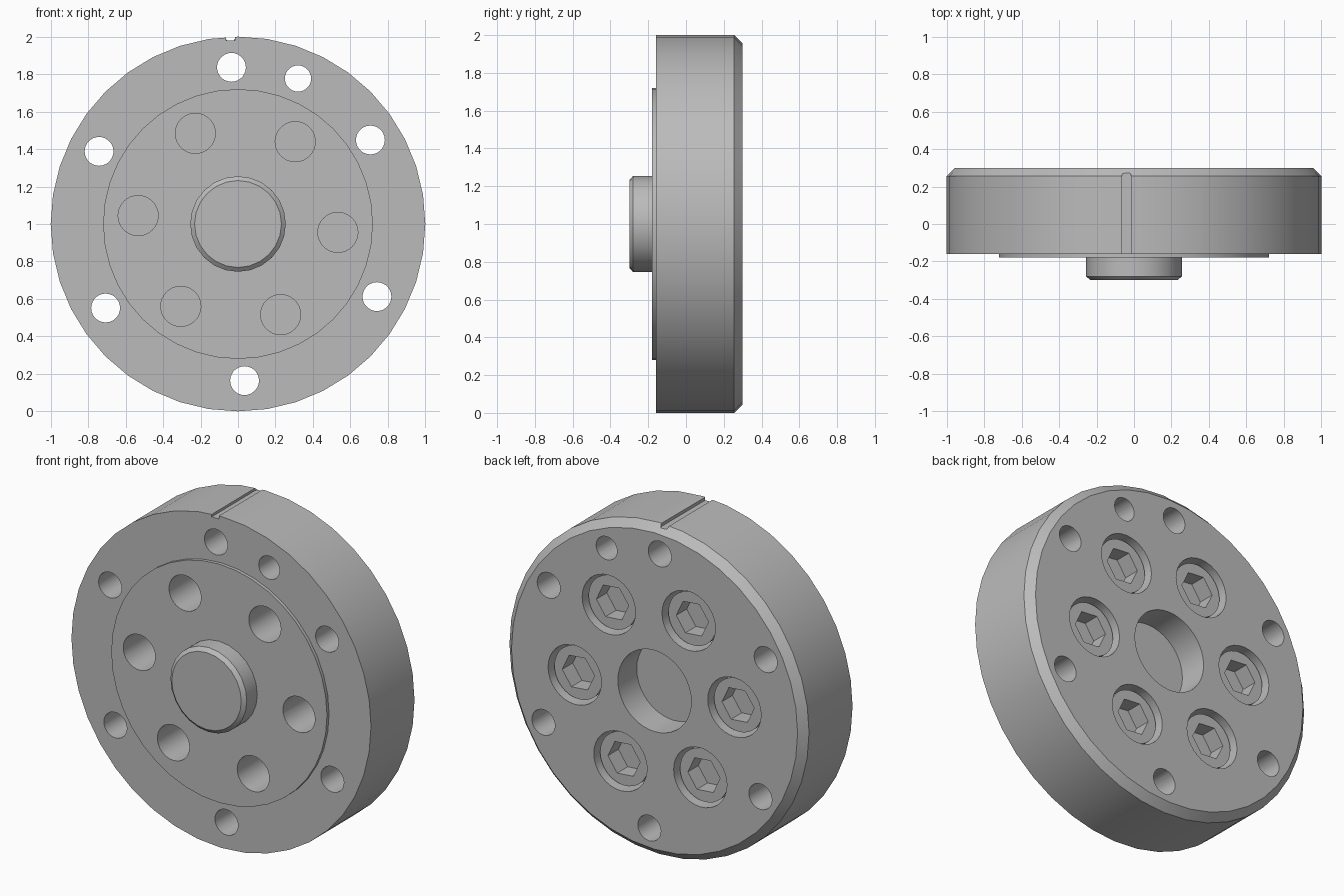
import bpy, bmesh
from math import sin, cos, radians, tau
from mathutils import Matrix, Vector

if "Cube" in bpy.data.objects:
    bpy.data.objects.remove(bpy.data.objects["Cube"])

steel = bpy.data.materials.new("grey_steel")
steel.use_nodes = True
GREY = (0.5, 0.5, 0.5, 1)
steel.diffuse_color = GREY
steel.node_tree.nodes["Principled BSDF"].inputs["Base Color"].default_value = GREY

AXIS = Vector((0, 0, 1))


def polar(radius, degrees):
    """Point on the disc face, measured from its centre."""
    a = radians(degrees)
    return Vector((radius * cos(a), 0, 1 + radius * sin(a)))


def lathe(bm, profile, segments, centre=AXIS, turn=0):
    """Closed solid turned about the y direction; profile is (radius, y)."""
    rings = []
    for r, y in profile:
        if r == 0:
            rings.append([bm.verts.new(centre + Vector((0, y, 0)))] * segments)
            continue
        ring = []
        for i in range(segments):
            a = tau * i / segments + radians(turn)
            ring.append(bm.verts.new(centre + Vector((r * cos(a), y, r * sin(a)))))
        rings.append(ring)
    for low, high in zip(rings, rings[1:]):
        for i in range(segments):
            j = (i + 1) % segments
            bm.faces.new(dict.fromkeys((low[i], low[j], high[j], high[i])))


def rod(bm, radius, y0, y1, segments, centre, turn=0):
    lathe(bm, [(0, y0), (radius, y0), (radius, y1), (0, y1)], segments, centre, turn)


def make(name, bm):
    bmesh.ops.recalc_face_normals(bm, faces=bm.faces)
    mesh = bpy.data.meshes.new(name)
    bm.to_mesh(mesh)
    bm.free()
    mesh.materials.append(steel)
    obj = bpy.data.objects.new(name, mesh)
    bpy.context.collection.objects.link(obj)
    return obj


def activate(obj):
    bpy.ops.object.select_all(action="DESELECT")
    obj.select_set(True)
    bpy.context.view_layer.objects.active = obj


def cut(obj, cutter):
    cutter.hide_render = True
    mod = obj.modifiers.new("cut", "BOOLEAN")
    mod.operation, mod.solver, mod.object = "DIFFERENCE", "EXACT", cutter
    activate(obj)
    bpy.ops.object.modifier_apply(modifier=mod.name)
    bpy.data.objects.remove(cutter)


def smooth(obj):
    activate(obj)
    bpy.ops.object.shade_smooth_by_angle(angle=radians(30))


BACK, SEAT = 0.30, 0.10
bolt_angles = [-4.8 + 60 * k for k in range(6)]
bolt_centres = [polar(0.535, a) for a in bolt_angles]

# Flange disc with raised front step, chamfered back rim and blind back bore
bm = bmesh.new()
lathe(bm, [(0, 0.12), (0.245, 0.12), (0.245, BACK), (0.955, BACK), (1, 0.255),
           (1, -0.16), (0.72, -0.16), (0.72, -0.18), (0, -0.18)], 40)
flange = make("flange_disc", bm)

# Stepped bolt holes, outer through holes and the extra locating hole
bm = bmesh.new()
for c in bolt_centres:
    lathe(bm, [(0, -0.4), (0.107, -0.4), (0.107, SEAT), (0.178, SEAT),
               (0.178, 0.4), (0, 0.4)], 32, c)
for k in range(6):
    rod(bm, 0.077, -0.4, 0.4, 28, polar(0.837, 32.4 + 60 * k))
rod(bm, 0.07, -0.4, 0.4, 28, polar(0.84, 67.6))
cut(flange, make("hole_cutter", bm))

# Round-ended marking slot on the top of the rim
bm = bmesh.new()
bmesh.ops.create_cone(bm, cap_ends=True, segments=16, radius1=0.025, radius2=0.025,
                      depth=0.12, matrix=Matrix.Translation((-0.04, 0.255, 2.04)))
for v in bm.verts:
    if v.co.y < 0.25:
        v.co.y -= 0.6
cut(flange, make("slot_cutter", bm))
smooth(flange)

# Chamfered pilot spigot on the front
bm = bmesh.new()
lathe(bm, [(0, -0.17), (0.255, -0.17), (0.255, -0.28), (0.232, -0.30), (0, -0.30)], 24)
smooth(make("pilot_spigot", bm))

# Socket-head bolts recessed in the back
for k, (c, a) in enumerate(zip(bolt_centres, bolt_angles), 1):
    bm = bmesh.new()
    rod(bm, 0.16, SEAT, 0.265, 32, c)
    bolt = make(f"bolt_head_{k}", bm)
    bm = bmesh.new()
    rod(bm, 0.108, 0.165, 0.4, 6, c, a)
    cut(bolt, make("socket_cutter", bm))
    smooth(bolt)
